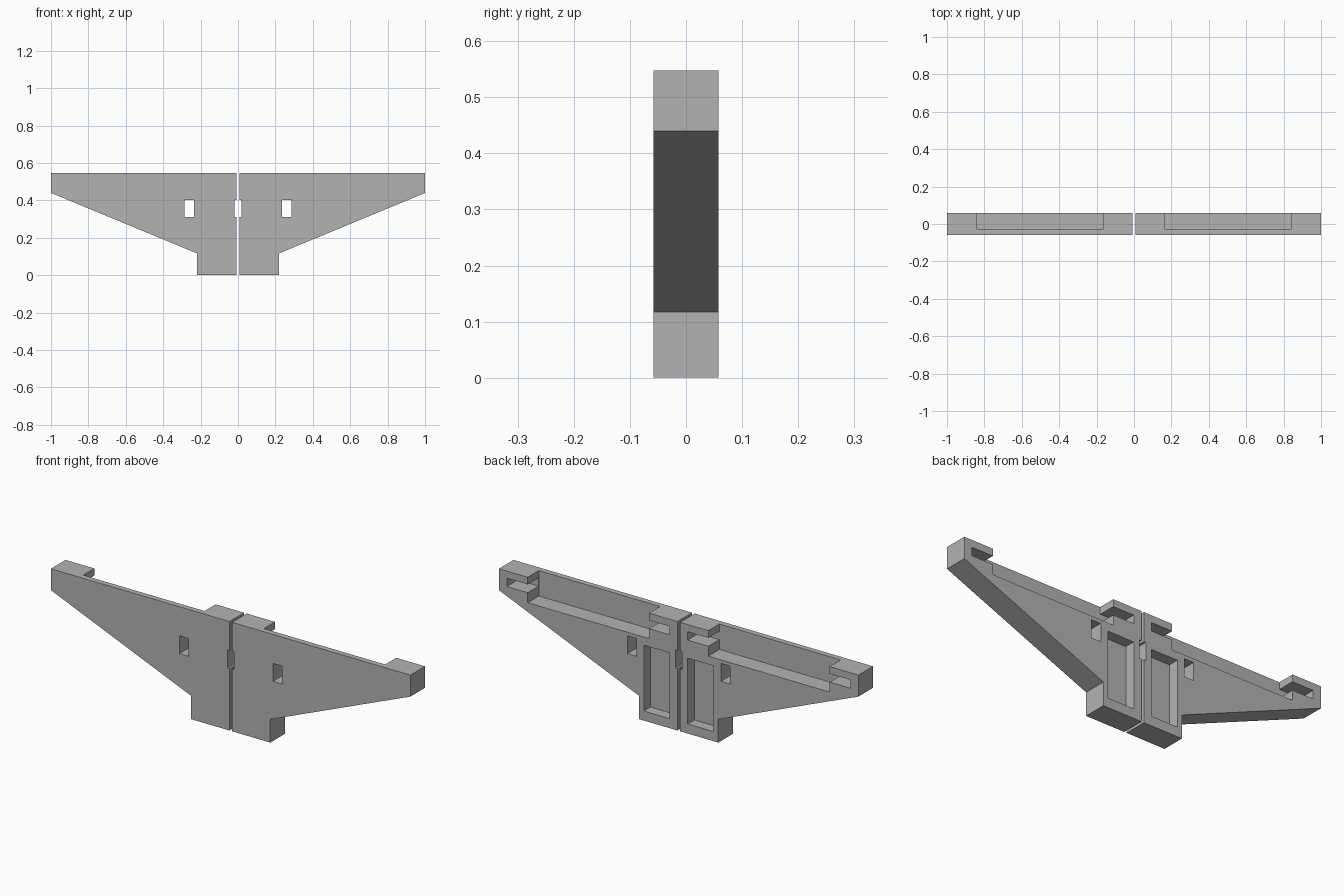
import bpy
import bmesh

if "Cube" in bpy.data.objects:
    bpy.data.objects.remove(bpy.data.objects["Cube"], do_unlink=True)

FRONT, BACK = -0.058, 0.058
OUT = 0.2  # how far cutters run past the surface

grey = bpy.data.materials.new("plain grey")
grey.use_nodes = True
colour = (0.45, 0.45, 0.45, 1)
grey.diffuse_color = colour
grey.node_tree.nodes["Principled BSDF"].inputs["Base Color"].default_value = colour


def prism(name, profile, y0, y1, side):
    """Extrude an x-z profile from y0 to y1, flipped to the given side."""
    bm = bmesh.new()
    face = bm.faces.new([bm.verts.new((side * x, y0, z)) for x, z in profile])
    sweep = bmesh.ops.extrude_face_region(bm, geom=[face])
    moved = [v for v in sweep["geom"] if isinstance(v, bmesh.types.BMVert)]
    bmesh.ops.translate(bm, verts=moved, vec=(0, y1 - y0, 0))
    bmesh.ops.recalc_face_normals(bm, faces=bm.faces)
    mesh = bpy.data.meshes.new(name)
    bm.to_mesh(mesh)
    bm.free()
    mesh.materials.append(grey)
    obj = bpy.data.objects.new(name, mesh)
    bpy.context.collection.objects.link(obj)
    return obj


def cut(target, x0, x1, z0, z1, y0, side):
    """Cut a box out of the target, open towards the back."""
    box = [(x0, z0), (x1, z0), (x1, z1), (x0, z1)]
    cutter = prism("cutter", box, y0, BACK + OUT, side)
    cutter.hide_render = True
    mod = target.modifiers.new("cut", "BOOLEAN")
    mod.operation = "DIFFERENCE"
    mod.solver = "EXACT"
    mod.object = cutter
    bpy.context.view_layer.objects.active = target
    bpy.ops.object.modifier_apply(modifier=mod.name)
    bpy.data.objects.remove(cutter, do_unlink=True)


# Tapered wing outline with a square foot near the centre gap
OUTLINE = [(0.007, 0), (0.22, 0), (0.22, 0.117), (1, 0.44), (1, 0.548), (0.007, 0.548)]

for name, side in (("left_wing", 1), ("right_wing", -1)):
    wing = prism(name, OUTLINE, FRONT, BACK, side)
    # Long tray along the top edge
    cut(wing, 0.165, 0.84, 0.42, 0.548 + OUT, -0.03, side)
    # Slot running on into both end blocks
    cut(wing, 0.05, 0.956, 0.47, 0.512, -0.029, side)
    # Tall pocket in the foot
    cut(wing, 0.05, 0.194, 0.048, 0.379, 0.005, side)
    # Window through the wing and the notch at the centre gap
    cut(wing, 0.235, 0.286, 0.312, 0.402, FRONT - OUT, side)
    cut(wing, -0.05, 0.018, 0.312, 0.402, FRONT - OUT, side)
